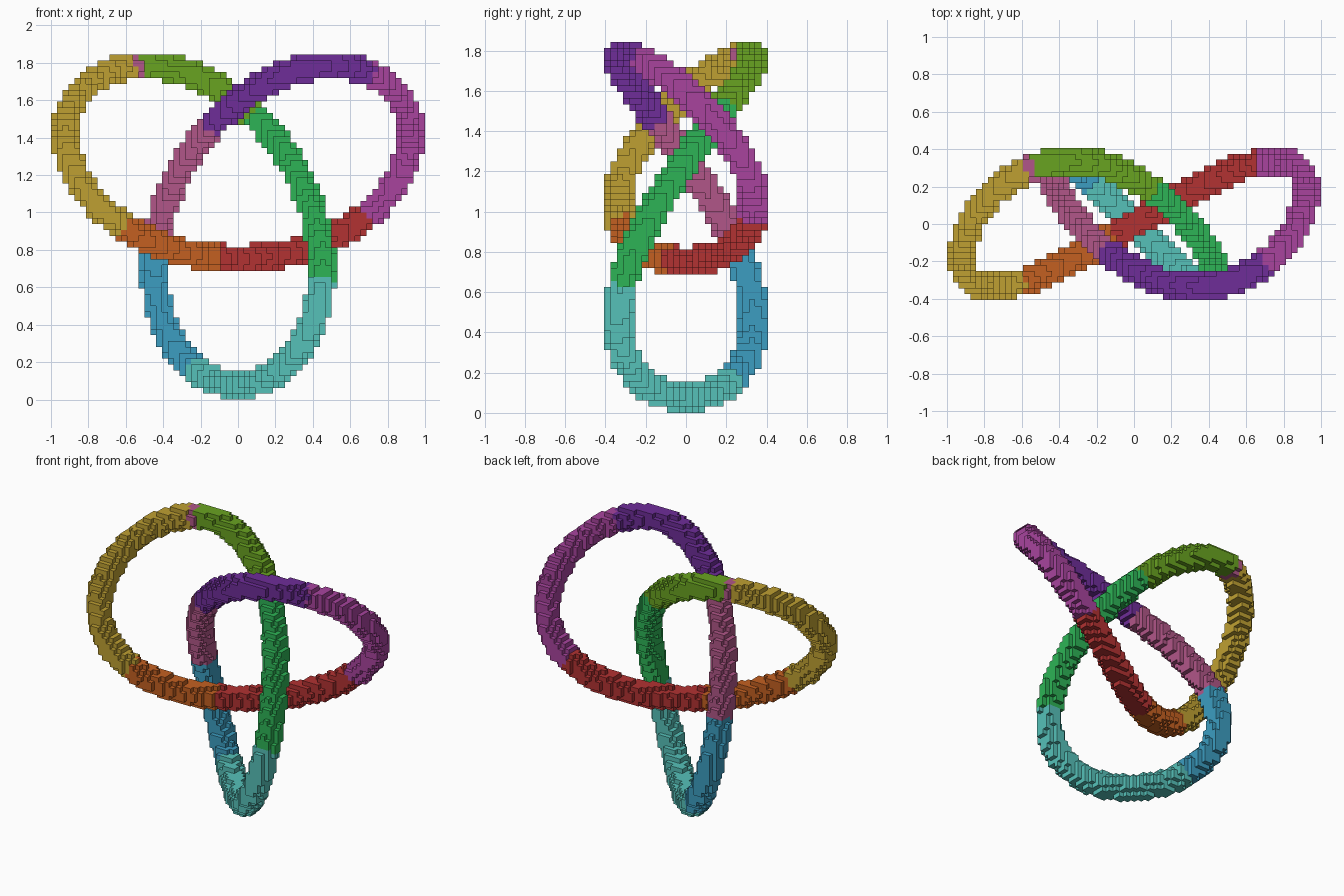
import bpy
import bmesh
from math import sin, cos, pi, floor, ceil
from mathutils import Vector

cube = bpy.data.objects.get("Cube")
if cube:
    bpy.data.objects.remove(cube, do_unlink=True)

CELL = 1 / 32       # edge of one block
SCALE = 0.337       # size of the knot's centre line
RADIUS = 0.075      # thickness of the tube
LIFT = 0.078        # height of the lowest centre line point
STEPS = 1500


def make_material(name, rgb):
    """Flat material from display (sRGB) values, stored as linear."""
    linear = [((c / 255 + 0.055) / 1.055) ** 2.4 for c in rgb]
    mat = bpy.data.materials.new(name)
    mat.use_nodes = True
    mat.diffuse_color = (*linear, 1)
    bsdf = next(n for n in mat.node_tree.nodes if n.type == 'BSDF_PRINCIPLED')
    bsdf.inputs["Base Color"].default_value = (*linear, 1)
    return mat


COLOURS = {
    "red": (178, 50, 50), "magenta": (168, 68, 158), "purple": (110, 45, 153),
    "pink": (177, 86, 136), "blue": (60, 157, 193), "teal": (86, 193, 185),
    "green": (45, 180, 86), "lime": (105, 163, 33), "yellow": (191, 160, 50),
    "orange": (196, 96, 33),
}
NAMES = list(COLOURS)

# Where each colour band ends along the knot, as an angle
BANDS = [(0.455, "red"), (1.28, "magenta"), (1.94, "purple"), (2.37, "pink"),
         (2.9, "blue"), (3.79, "teal"), (4.383, "green"), (4.863, "lime"),
         (4.895, "pink"), (5.883, "yellow"), (6.218, "orange"), (7, "red")]


def knot_point(t):
    """Centre line of a trefoil knot."""
    return Vector((SCALE * (sin(t) + 2 * sin(2 * t)),
                   SCALE * sin(3 * t),
                   SCALE * (3 + cos(t) - 2 * cos(2 * t)) + LIFT))


def band_index(t):
    return NAMES.index(next(name for end, name in BANDS if t < end))


# Fill every block whose centre lies in the tube, keeping the nearest angle
blocks = {}
for step in range(STEPS):
    t = 2 * pi * step / STEPS
    p = knot_point(t)
    spans = [range(floor((c - RADIUS) / CELL), ceil((c + RADIUS) / CELL)) for c in p]
    for i in spans[0]:
        for j in spans[1]:
            for k in spans[2]:
                centre = Vector((i + 0.5, j + 0.5, k + 0.5)) * CELL
                d = (centre - p).length
                if d < RADIUS and d < blocks.get((i, j, k), (RADIUS, 0))[0]:
                    blocks[i, j, k] = (d, t)

# Build only the outer faces of the blocks
bm = bmesh.new()
corners = {}


def corner(key):
    if key not in corners:
        corners[key] = bm.verts.new(Vector(key) * CELL)
    return corners[key]


for cell, (_, t) in blocks.items():
    for axis in range(3):
        u, v = (axis + 1) % 3, (axis + 2) % 3
        for side in (0, 1):
            neighbour = list(cell)
            neighbour[axis] += 2 * side - 1
            if tuple(neighbour) in blocks:
                continue
            loop = []
            for du, dv in ((0, 0), (1, 0), (1, 1), (0, 1)):
                key = list(cell)
                key[axis] += side
                key[u] += du
                key[v] += dv
                loop.append(corner(tuple(key)))
            face = bm.faces.new(loop if side else loop[::-1])
            face.material_index = band_index(t)

mesh = bpy.data.meshes.new("block_knot")
bm.to_mesh(mesh)
bm.free()
for name, rgb in COLOURS.items():
    mesh.materials.append(make_material(name, rgb))
knot = bpy.data.objects.new("block_knot", mesh)
bpy.context.collection.objects.link(knot)
